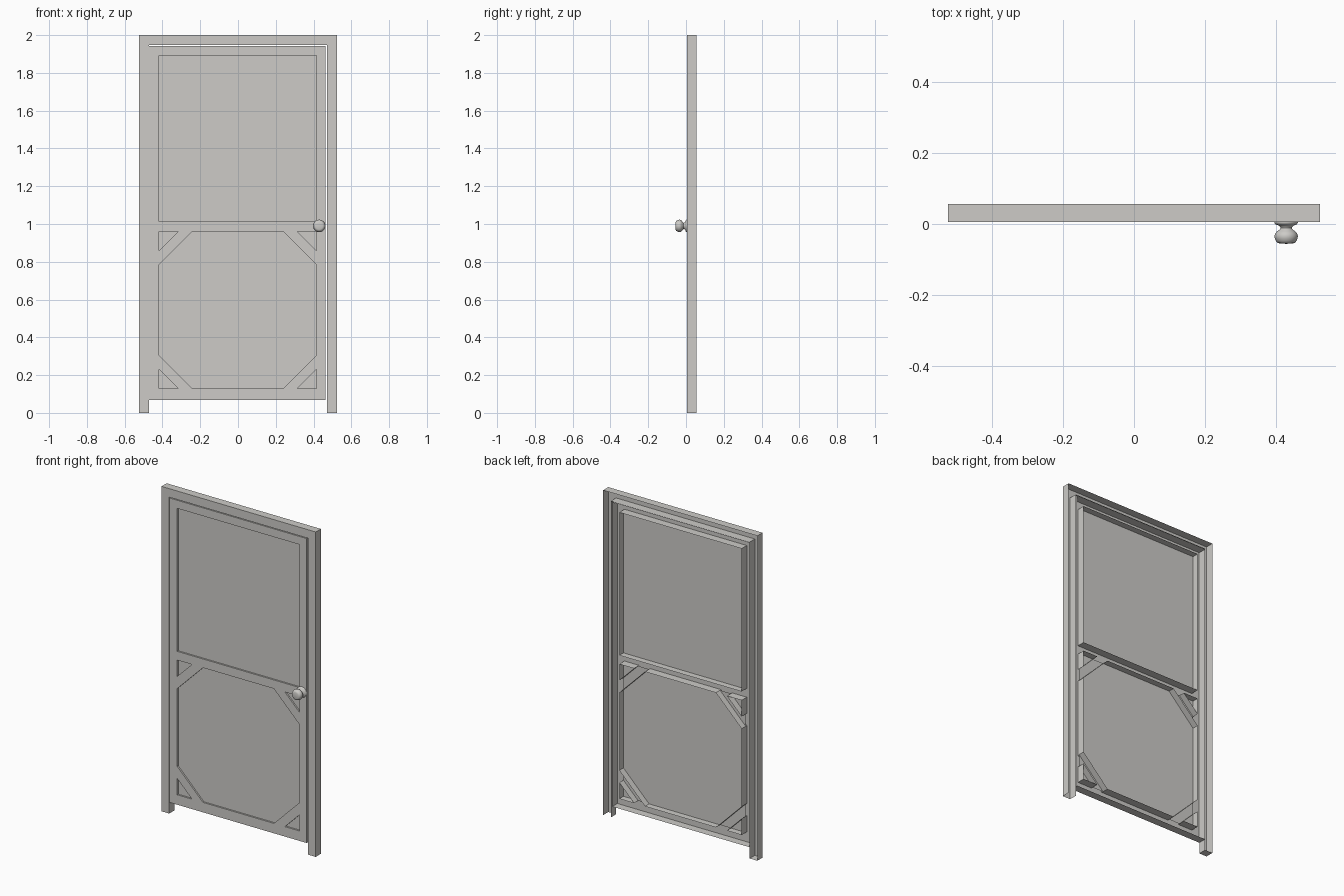
import bpy, bmesh, math
from mathutils import Vector

if "Cube" in bpy.data.objects:
    bpy.data.objects.remove(bpy.data.objects["Cube"])

FRONT, BACK, PANEL = 0.006, 0.056, 0.016

grey = bpy.data.materials.new("warm_grey")
grey.diffuse_color = (0.61, 0.60, 0.575, 1)
grey.use_nodes = True
grey.node_tree.nodes["Principled BSDF"].inputs["Base Color"].default_value = grey.diffuse_color


def finish(name, bm):
    me = bpy.data.meshes.new(name)
    bm.to_mesh(me)
    bm.free()
    me.materials.append(grey)
    ob = bpy.data.objects.new(name, me)
    bpy.context.collection.objects.link(ob)
    return ob


def rect(x0, x1, z0, z1):
    return [(x0, z0), (x1, z0), (x1, z1), (x0, z1)]


def pressed_sheet(name, outer, holes=(), open_edges=()):
    """Front face with holes; every border folds back into an open flange."""
    bm = bmesh.new()
    rim = []
    loops = [outer] + [h[::-1] for h in holes]   # outer and holes are counter-clockwise
    for li, loop in enumerate(loops):
        vs = [bm.verts.new((x, FRONT, z)) for x, z in loop]
        bs = [bm.verts.new((x, BACK, z)) for x, z in loop]
        n = len(vs)
        for i in range(n):
            j = (i + 1) % n
            rim.append(bm.edges.new((vs[i], vs[j])))
            if not (li == 0 and i in open_edges):
                bm.faces.new((vs[i], bs[i], bs[j], vs[j]))
    before = set(bm.faces)
    bmesh.ops.triangle_fill(bm, use_beauty=True, edges=rim, normal=Vector((0, -1, 0)))
    for f in bm.faces:
        if f not in before:
            f.normal_update()
            if f.normal.y > 0:
                f.normal_flip()
    loose = [v for v in bm.verts if not v.link_faces]
    bmesh.ops.delete(bm, geom=loose, context='VERTS')
    return finish(name, bm)


def panel(name, corners):
    bm = bmesh.new()
    bm.faces.new([bm.verts.new((x, PANEL, z)) for x, z in corners])
    return finish(name, bm)


# Door surround: two posts and a header, open at the back and under one post
W, I, TOP = 0.525, 0.4725, 1.9475
pressed_sheet("door_frame",
              [(-W, 0), (-I, 0), (-I, TOP), (I, TOP), (I, 0), (W, 0), (W, 2), (-W, 2)],
              open_edges=(4,))

# Door leaf: stiles, rails and four diagonal corner braces
L, R = -0.418, 0.415
Z0, Z1, Z2, Z3 = 0.13, 0.959, 1.013, 1.893
CUT, LEG = 0.175, 0.10
octagon = [(L + CUT, Z0), (R - CUT, Z0), (R, Z0 + CUT), (R, Z1 - CUT),
           (R - CUT, Z1), (L + CUT, Z1), (L, Z1 - CUT), (L, Z0 + CUT)]
holes = [rect(L, R, Z2, Z3), octagon]
for x, sx in ((L, 1), (R, -1)):
    for z, sz in ((Z0, 1), (Z1, -1)):
        tri = [(x, z), (x + sx * LEG, z), (x, z + sz * LEG)]
        holes.append(tri if sx * sz > 0 else tri[::-1])
pressed_sheet("door_leaf", rect(-0.4715, 0.463, 0.069, 1.943), holes)

# Recessed screens
panel("upper_screen", rect(L, R, Z2, Z3))
panel("lower_screen", rect(L, R, Z0, Z1))

# Turned knob: (radius, y) profile spun about the y axis
profile = [(0.033, 0.006), (0.033, 0.003), (0.030, -0.001), (0.022, -0.004),
           (0.017, -0.008), (0.016, -0.012), (0.019, -0.016), (0.026, -0.021),
           (0.031, -0.027), (0.033, -0.034), (0.032, -0.041), (0.029, -0.048),
           (0.025, -0.053), (0.019, -0.055), (0, -0.056)]
bm = bmesh.new()
pts = [bm.verts.new((0.43 + r, y, 0.99)) for r, y in profile]
edges = [bm.edges.new(p) for p in zip(pts, pts[1:])]
bmesh.ops.spin(bm, geom=pts + edges, cent=(0.43, 0, 0.99), axis=(0, 1, 0),
               angle=2 * math.pi, steps=32, use_duplicate=False)
bmesh.ops.remove_doubles(bm, verts=bm.verts[:], dist=0.0001)
bmesh.ops.recalc_face_normals(bm, faces=bm.faces[:])
if sum(f.normal.y * f.calc_area() for f in bm.faces if f.calc_center_median().y < -0.05) > 0:
    bmesh.ops.reverse_faces(bm, faces=bm.faces[:])
knob = finish("door_knob", bm)
bpy.context.view_layer.objects.active = knob
knob.select_set(True)
bpy.ops.object.shade_smooth_by_angle(angle=math.radians(50))
